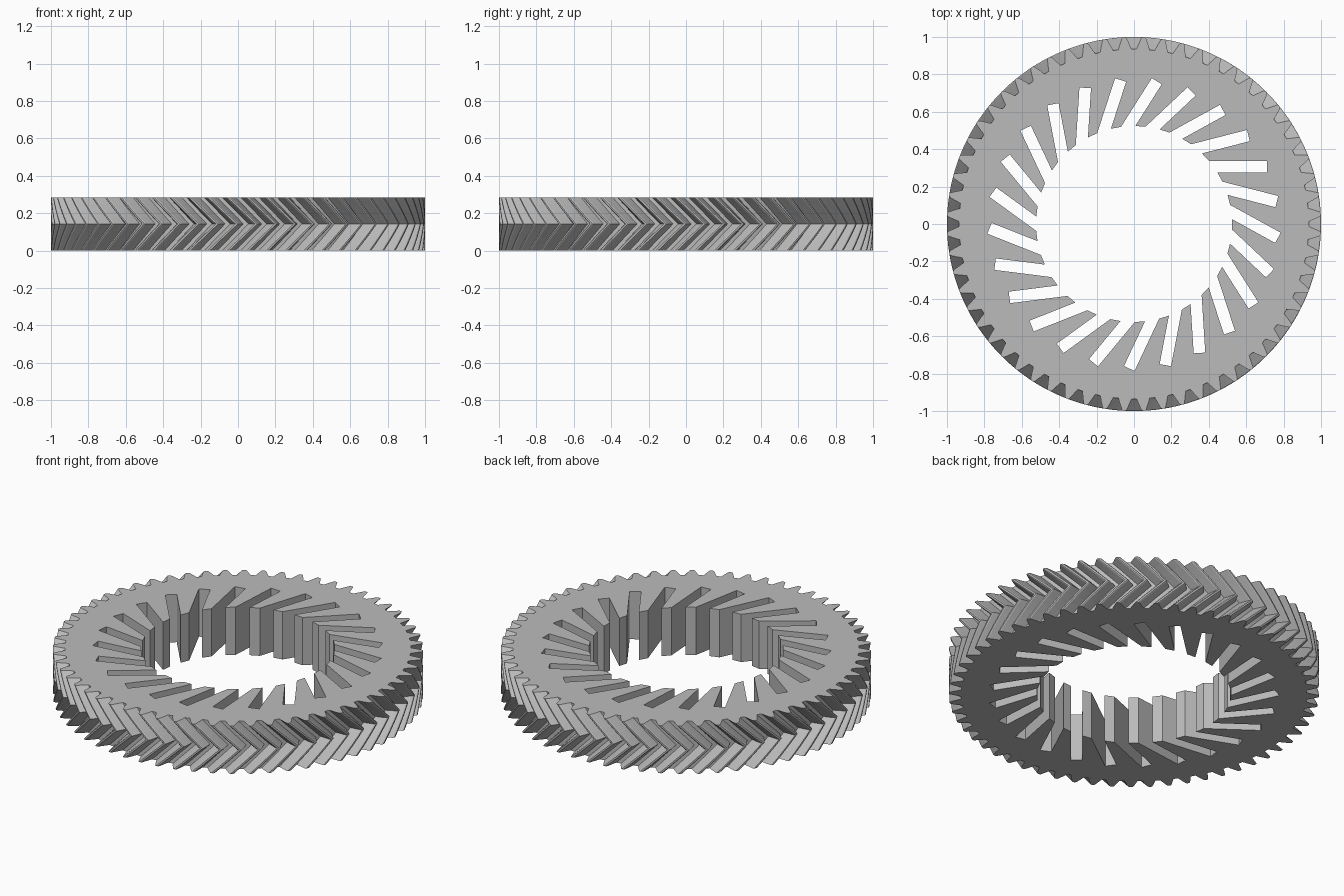
import bpy, bmesh, math
from mathutils import Vector, Matrix

if "Cube" in bpy.data.objects:
    bpy.data.objects.remove(bpy.data.objects["Cube"])

HEIGHT, TEETH, SLOTS = 0.285, 60, 25
TWIST = 0.15          # rotation of the teeth at mid height
BORE = 0.524
STEPS = 4             # layers per half of the herringbone

steel = bpy.data.materials.new("grey_steel")
steel.use_nodes = True
grey = (0.5, 0.5, 0.5, 1)
steel.diffuse_color = grey
steel.node_tree.nodes["Principled BSDF"].inputs["Base Color"].default_value = grey


def polar(r, a):
    return Vector((r * math.cos(a), r * math.sin(a), 0))


# Tooth outline: root, flank and tip as (fraction of pitch, radius)
tooth = [(-0.36, 0.935), (-0.24, 0.965), (-0.12, 0.995), (-0.06, 1.0),
         (0.06, 1.0), (0.12, 0.995), (0.24, 0.965), (0.36, 0.935)]
pitch = math.tau / TEETH
outer = [polar(r, (i + 0.5 + f) * pitch) for i in range(TEETH) for f, r in tooth]

# Bore outline with slanted straight slots
low, high, end = 0.275, 0.337, 0.71
slot = [Vector((math.sqrt(BORE**2 - low**2), low, 0)), Vector((end, low, 0)),
        Vector((end, high, 0)), Vector((math.sqrt(BORE**2 - high**2), high, 0))]
inner = [Matrix.Rotation(i * math.tau / SLOTS, 3, 'Z') @ p
         for i in range(SLOTS) for p in slot]

bm = bmesh.new()


def wall(outline, levels):
    """Stack rotated copies of an outline and skin them."""
    rings = []
    for z, a in levels:
        turn = Matrix.Rotation(a, 3, 'Z')
        rings.append([bm.verts.new(turn @ p + Vector((0, 0, z))) for p in outline])
    for lower, upper in zip(rings, rings[1:]):
        for i in range(len(outline)):
            j = (i + 1) % len(outline)
            bm.faces.new((lower[i], lower[j], upper[j], upper[i]))
    return rings[0], rings[-1]


levels = [(HEIGHT * k / (2 * STEPS), TWIST * (1 - abs(k / STEPS - 1)))
          for k in range(2 * STEPS + 1)]
rim = wall(outer, levels)
bore = wall(inner, [(0, 0), (HEIGHT, 0)])

# Flat end faces between rim and bore
for rim_ring, bore_ring in zip(rim, bore):
    edges = [bm.edges.get((ring[i - 1], ring[i]))
             for ring in (rim_ring, bore_ring) for i in range(len(ring))]
    bmesh.ops.triangle_fill(bm, edges=edges, use_beauty=True)
bmesh.ops.recalc_face_normals(bm, faces=bm.faces)

mesh = bpy.data.meshes.new("herringbone_gear")
bm.to_mesh(mesh)
bm.free()
mesh.materials.append(steel)
gear = bpy.data.objects.new("herringbone_gear", mesh)
bpy.context.collection.objects.link(gear)
